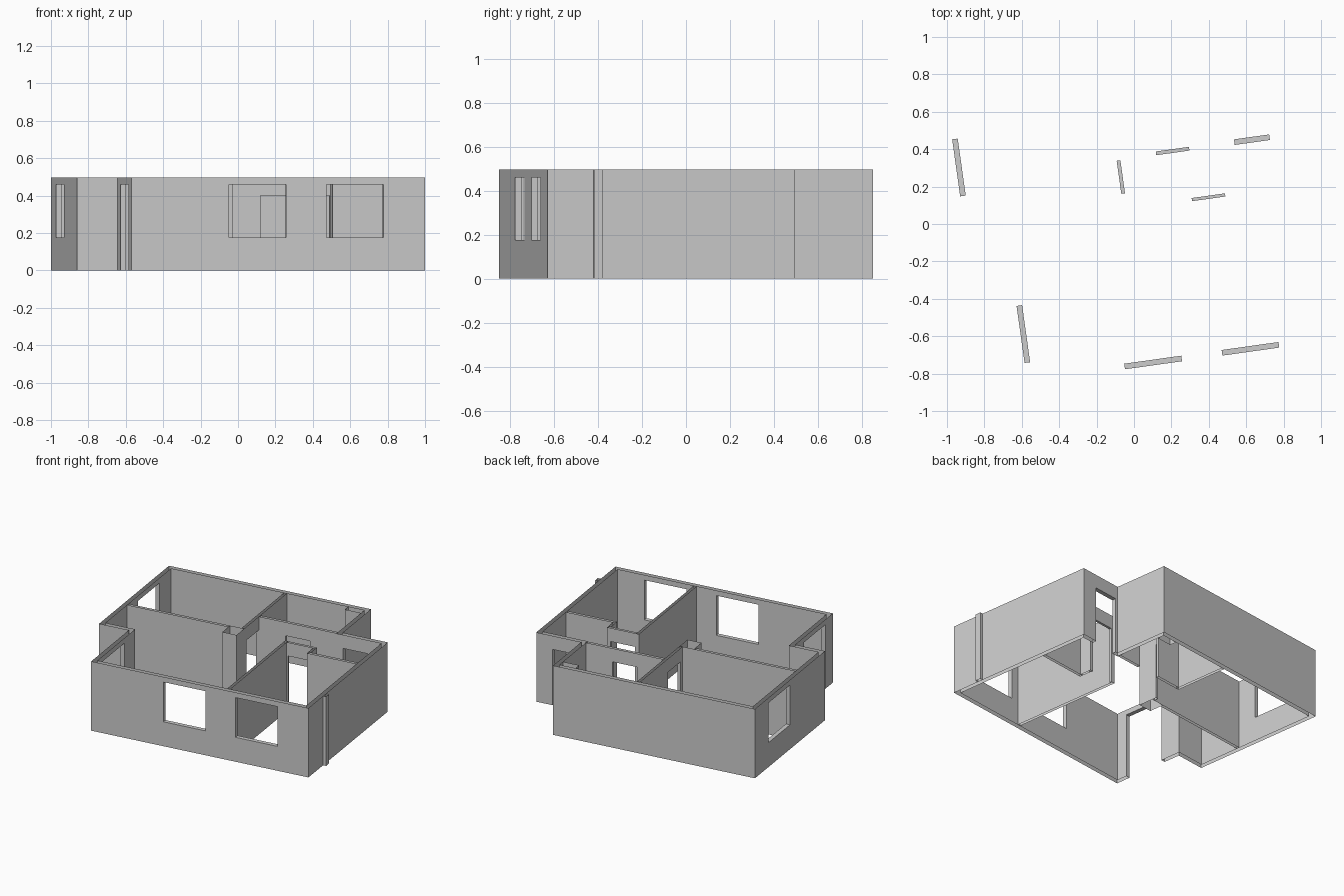
import bpy, bmesh, math
from mathutils import Matrix, Vector

if "Cube" in bpy.data.objects:
    bpy.data.objects.remove(bpy.data.objects["Cube"])

HEIGHT = 0.497
OUTER = 0.03       # outer wall thickness
SILL, WINDOW_TOP, DOOR_TOP = 0.175, 0.46, 0.40
# The plan is drawn square from its front corner, then turned into place
PLACE = Matrix.Translation((-0.57, -0.85, 0)) @ Matrix.Rotation(math.radians(8), 4, 'Z')

GREY = (0.604, 0.604, 0.604, 1)
grey = bpy.data.materials.new("plaster_grey")
grey.use_nodes = True
grey.diffuse_color = GREY
grey.node_tree.nodes["Principled BSDF"].inputs["Base Color"].default_value = GREY


def add_box(bm, x0, x1, y0, y1, z0, z1):
    size = Matrix.Diagonal((x1 - x0, y1 - y0, z1 - z0, 1))
    middle = Matrix.Translation(((x0 + x1) / 2, (y0 + y1) / 2, (z0 + z1) / 2))
    bmesh.ops.create_cube(bm, size=1, matrix=middle @ size)


def make_object(name, bm):
    bmesh.ops.recalc_face_normals(bm, faces=bm.faces[:])
    mesh = bpy.data.meshes.new(name)
    bm.to_mesh(mesh)
    bm.free()
    mesh.materials.append(grey)
    obj = bpy.data.objects.new(name, mesh)
    bpy.context.collection.objects.link(obj)
    return obj


def finish_wall(name, bm, openings=()):
    """Cut the openings, leave the wall open above and below, turn into place."""
    wall = make_object(name, bm)
    if openings:
        cut = bmesh.new()
        for opening in openings:
            add_box(cut, *opening)
        cutter = make_object("opening_cutter", cut)
        cutter.hide_render = True
        mod = wall.modifiers.new("openings", 'BOOLEAN')
        mod.operation, mod.solver, mod.object = 'DIFFERENCE', 'EXACT', cutter
        bpy.context.view_layer.objects.active = wall
        bpy.ops.object.modifier_apply(modifier=mod.name)
        bpy.data.objects.remove(cutter)
    bm = bmesh.new()
    bm.from_mesh(wall.data)
    caps = [f for f in bm.faces if all(v.co.z < 0.001 for v in f.verts)
            or all(v.co.z > HEIGHT - 0.001 for v in f.verts)]
    bmesh.ops.delete(bm, geom=caps, context='FACES')
    bm.transform(PLACE)
    bm.to_mesh(wall.data)
    bm.free()


def straight_wall(name, x0, x1, y0, y1, openings=()):
    bm = bmesh.new()
    add_box(bm, x0, x1, y0, y1, 0, HEIGHT)
    finish_wall(name, bm, openings)


# Outer walls: a ring inset from the house outline and raised
outline = [(0, 0), (1.585, 0), (1.585, 1.136), (1.256, 1.136),
           (1.256, 1.541), (-0.217, 1.541), (-0.217, 0.54), (0, 0.54)]
bm = bmesh.new()
floor = bm.faces.new([bm.verts.new((x, y, 0)) for x, y in outline])
bm.normal_update()
bmesh.ops.inset_region(bm, faces=[floor], thickness=OUTER,
                       use_boundary=True, use_even_offset=True)
bmesh.ops.delete(bm, geom=[floor], context='FACES_ONLY')
raised = bmesh.ops.extrude_face_region(bm, geom=bm.faces[:], use_keep_orig=True)
bmesh.ops.translate(bm, vec=Vector((0, 0, HEIGHT)),
                    verts=[g for g in raised["geom"] if isinstance(g, bmesh.types.BMVert)])
finish_wall("outer_walls", bm, [
    (0.527, 0.835, -0.1, 0.1, SILL, WINDOW_TOP),        # front windows
    (1.053, 1.36, -0.1, 0.1, SILL, WINDOW_TOP),
    (-0.3, -0.15, 1.038, 1.346, SILL, WINDOW_TOP),      # side window
    (-0.1, 0.1, 0.108, 0.416, -0.1, WINDOW_TOP),        # terrace door
    (1.275, 1.465, 1.05, 1.2, -0.1, DOOR_TOP),          # entrance
])

# Partitions
straight_wall("rear_room_front_partition", -0.187, 0.555, 0.88, 0.90)
straight_wall("rear_room_side_partition", 0.638, 0.658, 0.90, 1.511,
              [(0.6, 0.7, 0.932, 1.11, -0.1, DOOR_TOP)])
straight_wall("bathroom_partition", 0.658, 1.226, 1.11, 1.13,
              [(0.852, 1.031, 1.05, 1.2, -0.1, DOOR_TOP)])
straight_wall("front_room_side_partition", 0.978, 0.998, OUTER, 0.857)
straight_wall("front_room_door_partition", 0.998, 1.21, 0.84, 0.857,
              [(1.007, 1.187, 0.8, 0.9, -0.1, DOOR_TOP)])
straight_wall("front_room_jog", 1.192, 1.21, 0.77, 0.84)
straight_wall("front_room_rear_partition", 1.192, 1.555, 0.75, 0.77)

# Column, service duct and outside pilaster
straight_wall("corner_column", 0.555, 0.658, 0.79, 0.90)
straight_wall("service_duct", 1.107, 1.226, 1.46, 1.511)
straight_wall("side_pilaster", 1.585, 1.607, 0.21, 0.25)
